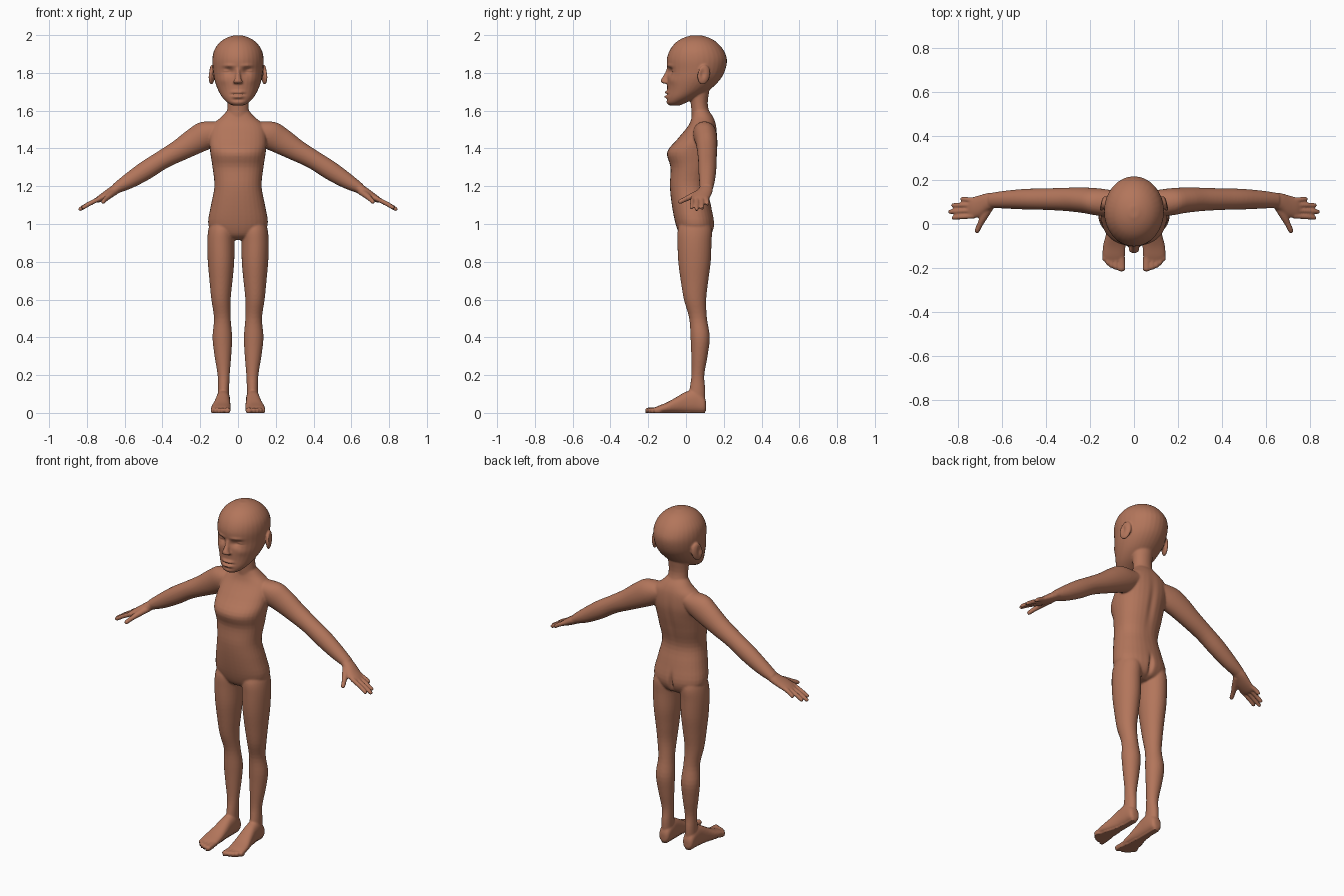
import bpy, bmesh, math
from mathutils import Vector, Matrix

X, Y, Z = Vector((1, 0, 0)), Vector((0, 1, 0)), Vector((0, 0, 1))
bm = bmesh.new()


def spline(p, steps=4):
    """Catmull-Rom through tuples of numbers."""
    out = []
    for i in range(len(p) - 1):
        a, b, c, d = p[max(i - 1, 0)], p[i], p[i + 1], p[min(i + 2, len(p) - 1)]
        for k in range(steps):
            t = k / steps
            out.append([0.5 * (2 * q + (r - o) * t + (2 * o - 5 * q + 4 * r - s) * t * t
                               + (3 * q - o - 3 * r + s) * t ** 3)
                        for o, q, r, s in zip(a, b, c, d)])
    return out + [list(p[-1])]


def loft(rings, u, v, side=1, n=32, power=1.0):
    """Rings are (x, y, z, radius along u, radius along v)."""
    loops = []
    for x, y, z, a, b in spline(rings):
        ring = []
        for i in range(n):
            t = 2 * math.pi * i / n
            c, s = math.cos(t), math.sin(t)
            co = Vector((x, y, z)) + u * (max(a, .002) * math.copysign(abs(c) ** power, c)) \
                + v * (max(b, .002) * math.copysign(abs(s) ** power, s))
            co.x *= side
            ring.append(bm.verts.new(co))
        loops.append(ring)
    for r0, r1 in zip(loops, loops[1:]):
        for i in range(n):
            j = (i + 1) % n
            bm.faces.new((r0[i], r0[j], r1[j], r1[i]))
    bm.faces.new(loops[0])
    bm.faces.new(loops[-1])


def upright(rows, **kw):
    """Rows are (z, y front, y back, half width)."""
    loft([(0, (f + b) / 2, z, w, (b - f) / 2) for z, f, b, w in rows], X, Y, **kw)


# torso
upright([(.915, .01, .09, .05), (.94, -.03, .13, .12), (1.0, -.055, .15, .158),
         (1.1, -.075, .132, .143), (1.2, -.085, .113, .125), (1.3, -.082, .135, .135),
         (1.38, -.1, .155, .147), (1.45, -.045, .165, .152), (1.52, .012, .16, .14),
         (1.565, .03, .145, .09), (1.6, .035, .12, .058)], power=.9)
# neck
upright([(1.5, .03, .14, .08), (1.57, .03, .13, .062), (1.64, .025, .115, .056),
         (1.74, .01, .13, .065)])
# head
upright([(1.628, -.09, -.03, .03), (1.642, -.103, .0, .055), (1.67, -.104, .06, .083),
         (1.71, -.1, .125, .106), (1.76, -.1, .177, .124), (1.81, -.098, .206, .132),
         (1.87, -.102, .217, .136), (1.92, -.086, .199, .126), (1.96, -.055, .165, .098),
         (1.985, -.015, .125, .062), (1.999, .03, .08, .02)])
# nose
loft([(0, -.088, 1.83, .012, .012), (0, -.1, 1.795, .012, .014), (0, -.112, 1.765, .018, .02),
      (0, -.113, 1.752, .026, .02), (0, -.105, 1.743, .02, .014)], X, Y)

along = Vector((.85, 0, -.53)).normalized()
lift = Vector((.53, 0, .85)).normalized()
for s in (1, -1):
    # ear
    m = Matrix.Translation((s * .139, .094, 1.79)) @ Matrix.Rotation(s * .35, 4, 'Z') \
        @ Matrix.Rotation(-.2, 4, 'X') @ Matrix.Diagonal((.014, .035, .053, 1))
    bmesh.ops.create_uvsphere(bm, u_segments=24, v_segments=16, radius=1, matrix=m)
    # arm
    loft([(.08, .095, 1.5, .055, .05), (.16, .1, 1.475, .062, .075), (.23, .108, 1.438, .058, .07),
          (.31, .112, 1.39, .053, .058), (.4, .113, 1.34, .049, .05), (.49, .113, 1.283, .047, .05),
          (.58, .111, 1.226, .041, .041), (.65, .108, 1.186, .034, .027)], Y, lift, s)
    # palm
    loft([(.63, .108, 1.195, .034, .027), (.665, .1, 1.174, .041, .025), (.7, .083, 1.152, .049, .022),
          (.735, .074, 1.132, .048, .017), (.752, .073, 1.122, .042, .012)], Y, lift, s)
    # fingers: base y, tip x, tip y
    for by, tx, ty in ((.036, .828, .029), (.062, .844, .056), (.087, .83, .085), (.11, .79, .114)):
        tz = 1.132 - (tx - .735) * .53
        loft([(.725, by, 1.138, .0115, .013), (.5 * (.735 + tx), (by + ty) / 2, .5 * (1.138 + tz), .0112, .0125),
              (tx - .008, ty, tz + .004, .0105, .011), (tx, ty, tz, .005, .005)], Y, lift, s, 12)
    # thumb
    d = Vector((.5, -.8, -.3)).normalized()
    u = d.cross(Z).normalized()
    loft([(.655, .09, 1.172, .024, .02), (.68, .04, 1.152, .019, .017), (.7, 0, 1.133, .0135, .0135),
          (.714, -.031, 1.118, .012, .012), (.718, -.041, 1.114, .005, .005)], u, d.cross(u), s, 14)
    # leg
    loft([(.08, .05, 1.03, .06, .07), (.087, .047, .97, .07, .09), (.091, .045, .9, .072, .09),
          (.09, .045, .8, .07, .086), (.09, .045, .7, .061, .073), (.09, .048, .6, .051, .059),
          (.083, .064, .5, .044, .047), (.083, .075, .4, .052, .051), (.08, .071, .3, .044, .043),
          (.076, .063, .2, .032, .034), (.077, .06, .12, .03, .042), (.078, .055, .04, .03, .045)], X, Y, s)
    # foot
    loft([(.078, .107, .035, .014, .02), (.078, .095, .043, .031, .042), (.078, .05, .06, .036, .06),
          (.08, 0, .056, .038, .056), (.084, -.05, .042, .044, .042), (.09, -.1, .028, .051, .028),
          (.092, -.145, .019, .051, .019), (.091, -.165, .015, .043, .014)], X, Z, s, power=.85)
    # toes: x, tip y, radius
    for tx, ty, r in ((.057, -.216, .0175), (.083, -.208, .0115), (.102, -.2, .011),
                      (.119, -.188, .0105), (.134, -.17, .0105)):
        loft([(.085 + (tx - .085) * .9, -.13, .018, r, .016), (tx, ty + .03, .015, r, .014),
              (tx, ty + .008, .014, r, .013), (tx, ty, .013, r * .5, .006)], X, Z, s, 12)

bmesh.ops.recalc_face_normals(bm, faces=bm.faces)
mesh = bpy.data.meshes.new("body")
bm.to_mesh(mesh)
bm.free()
body = bpy.data.objects.new("body", mesh)
bpy.context.collection.objects.link(body)
bpy.context.view_layer.objects.active = body
body.select_set(True)

# fuse the parts into one smooth skin
remesh = body.modifiers.new("fuse", 'REMESH')
remesh.mode = 'VOXEL'
remesh.voxel_size = .0052
smooth = body.modifiers.new("soften", 'SMOOTH')
smooth.factor = .5
smooth.iterations = 5
for name in ("fuse", "soften"):
    bpy.ops.object.modifier_apply(modifier=name)

# soft dents and bulges: centre, spread, push (mirrored in x)
sculpt = [
    ((.05, -.09, 1.808), (.026, .05, .018), (0, .022, 0)),    # eye socket
    ((.058, -.08, 1.806), (.018, .05, .011), (0, -.013, 0)),  # eyeball
    ((.058, -.08, 1.803), (.022, .05, .0045), (0, .007, 0)),  # lid line
    ((.05, -.09, 1.838), (.03, .05, .009), (0, -.006, 0)),    # brow
    ((.075, -.06, 1.76), (.025, .05, .02), (0, -.004, 0)),    # cheek
    ((.012, -.1, 1.697), (.02, .05, .008), (0, -.013, 0)),    # upper lip
    ((.01, -.1, 1.674), (.018, .05, .008), (0, -.012, 0)),    # lower lip
    ((.015, -.1, 1.686), (.02, .05, .0045), (0, .009, 0)),    # mouth line
    ((0, -.1, 1.657), (.03, .05, .007), (0, .005, 0)),        # chin crease
    ((.155, .088, 1.795), (.02, .014, .024), (-.01, 0, 0)),   # ear hollow
    ((0, .16, 1.35), (.018, .06, .13), (0, -.007, 0)),        # spine
    ((0, .15, .985), (.012, .06, .05), (0, -.018, 0)),        # seat
]
for v in body.data.vertices:
    p = v.co.copy()
    side = -1 if p.x < 0 else 1
    q = Vector((abs(p.x), p.y, p.z))
    for c, r, push in sculpt:
        e = sum(((q[i] - c[i]) / r[i]) ** 2 for i in range(3))
        if e < 9:
            k = math.exp(-e)
            v.co += Vector((push[0] * side, push[1], push[2])) * k
    # flat soles
    if v.co.z < .006:
        v.co.z = 0

skin = bpy.data.materials.new("warm brown")
skin.diffuse_color = (.45, .18, .105, 1)
body.data.materials.clear()
body.data.materials.append(skin)
bpy.ops.object.shade_smooth()
